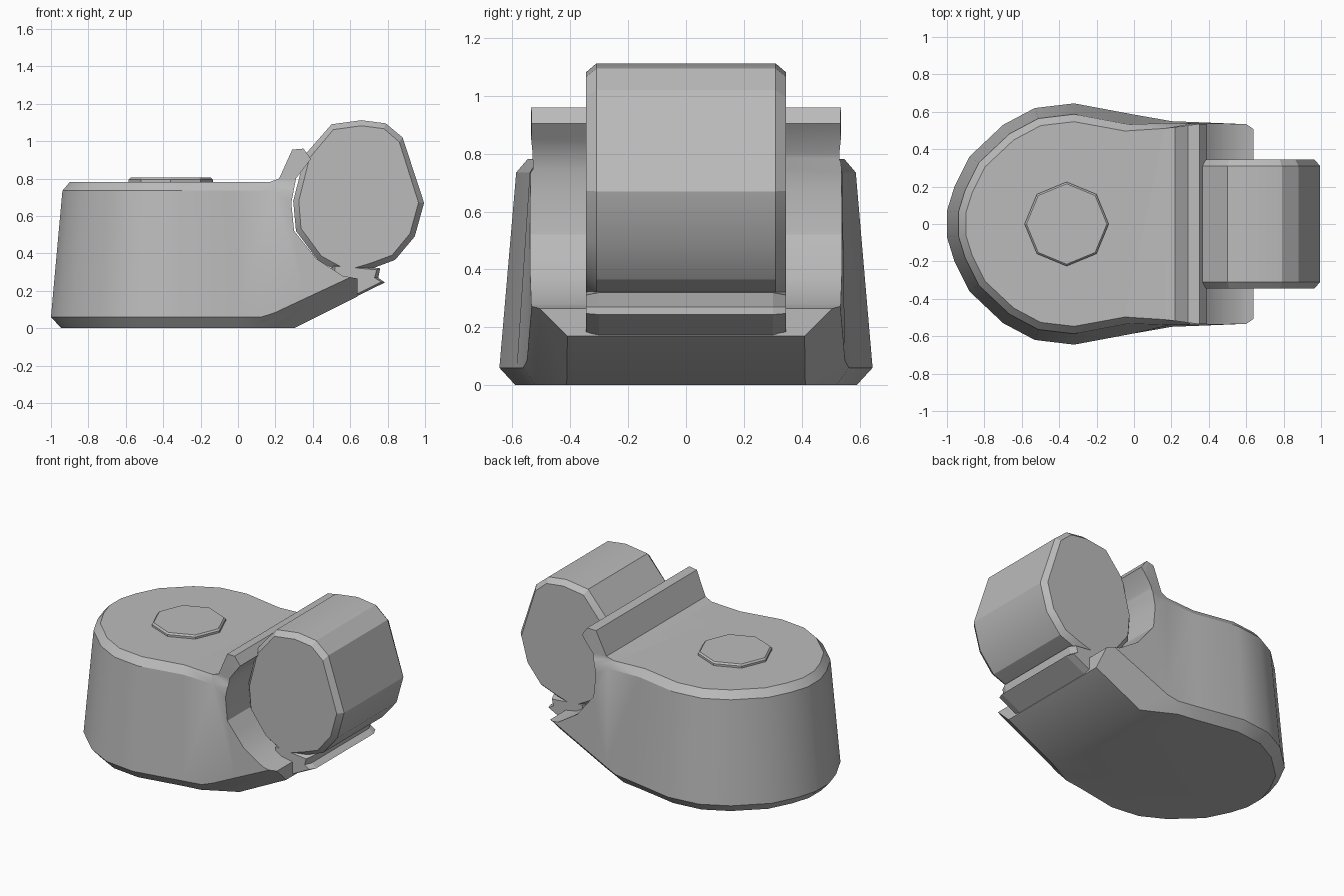
import bpy, bmesh
from math import cos, sin, pi
from mathutils import Vector

cube = bpy.data.objects.get("Cube")
if cube:
    bpy.data.objects.remove(cube, do_unlink=True)

grey = bpy.data.materials.new("plain_grey")
grey.use_nodes = True
grey.diffuse_color = (0.5, 0.5, 0.5, 1)
grey.node_tree.nodes["Principled BSDF"].inputs["Base Color"].default_value = (0.5, 0.5, 0.5, 1)


def loft(name, rings):
    """Closed solid skinned through rings that have equal point counts."""
    bm = bmesh.new()
    loops = [[bm.verts.new(p) for p in ring] for ring in rings]
    n = len(loops[0])
    for a, b in zip(loops, loops[1:]):
        for i in range(n):
            j = (i + 1) % n
            bm.faces.new((a[i], a[j], b[j], b[i]))
    bm.faces.new(loops[0])
    bm.faces.new(loops[-1])
    bmesh.ops.recalc_face_normals(bm, faces=bm.faces)
    mesh = bpy.data.meshes.new(name)
    bm.to_mesh(mesh)
    bm.free()
    mesh.materials.append(grey)
    ob = bpy.data.objects.new(name, mesh)
    bpy.context.collection.objects.link(ob)
    return ob


def side_ring(profile, y, inset=0.0):
    """Side profile placed at y, shrunk towards its middle by inset."""
    c = sum((Vector(p) for p in profile), Vector((0, 0))) / len(profile)
    pts = [Vector(p) - (Vector(p) - c).normalized() * inset for p in profile]
    return [(p.x, y, p.y) for p in pts]


def activate(ob):
    bpy.ops.object.select_all(action='DESELECT')
    ob.select_set(True)
    bpy.context.view_layer.objects.active = ob


def shade(ob, degrees):
    activate(ob)
    bpy.ops.object.shade_smooth_by_angle(angle=degrees * pi / 180)


# Body: a rounded, tapering plan trimmed to the side profile
half = [(-1, 0.07), (-0.96, 0.2), (-0.88, 0.36), (-0.7, 0.53), (-0.53, 0.62), (-0.32, 0.645),
        (0, 0.585), (0.2, 0.55), (0.36, 0.545), (0.8, 0.53)]
plan = half + [(x, -y) for x, y in reversed(half)]


def plan_ring(z, taper, inset):
    ring = []
    for x, y in plan:
        s = taper if x < 0.1 else 1 - (1 - taper) * 0.2
        d = Vector((x + 0.32, y)) * s
        if x < 0.3:
            d -= d.normalized() * inset
        ring.append((d.x - 0.32, d.y, z))
    return ring


body = loft("body", [plan_ring(0, 1, 0.055), plan_ring(0.06, 1, 0), plan_ring(0.735, 0.91, 0),
                     plan_ring(0.782, 0.91, 0.04), plan_ring(1.1, 0.91, 0.04)])
cradle = [(-1.1, -0.1), (0.1, -0.1), (0.64, 0.17), (0.64, 0.265), (0.56, 0.28), (0.42, 0.37),
          (0.3, 0.52), (0.285, 0.67), (0.31, 0.8), (0.39, 0.905), (0.35, 0.96), (0.29, 0.955),
          (0.22, 0.8), (0.17, 0.782), (-1.1, 0.782)]
trim = loft("body_trim", [side_ring(cradle, -0.8), side_ring(cradle, 0.8)])
mod = body.modifiers.new("side_profile", 'BOOLEAN')
mod.operation = 'INTERSECT'
mod.solver = 'EXACT'
mod.object = trim
activate(body)
bpy.ops.object.modifier_apply(modifier=mod.name)
bpy.data.objects.remove(trim, do_unlink=True)

# Chamfers along the sides of the sloping underside
bm = bmesh.new()
bm.from_mesh(body.data)
for side in (1, -1):
    cut = bmesh.ops.bisect_plane(bm, geom=bm.verts[:] + bm.edges[:] + bm.faces[:],
                                 plane_co=(0.64, 0.42 * side, 0.18),
                                 plane_no=(0.34, 0.66 * side, -0.67), clear_outer=True)
    rim = [e for e in cut["geom_cut"] if isinstance(e, bmesh.types.BMEdge)]
    bmesh.ops.holes_fill(bm, edges=rim)
bmesh.ops.recalc_face_normals(bm, faces=bm.faces)
bm.to_mesh(body.data)
bm.free()
shade(body, 30)

# Faceted roller held in the cradle
roller_profile = [(0.995, 0.67), (0.945, 0.49), (0.84, 0.365), (0.72, 0.32), (0.58, 0.28),
                  (0.43, 0.36), (0.31, 0.52), (0.295, 0.68), (0.36, 0.93), (0.5, 1.09),
                  (0.66, 1.112), (0.79, 1.095), (0.88, 1.02)]
roller = loft("roller", [side_ring(roller_profile, y, i)
                         for y, i in ((-0.345, 0.03), (-0.31, 0), (0.31, 0), (0.345, 0.03))])
shade(roller, 25)

# Notched tongue under the roller
tongue_profile = [(0.5, 0.105), (0.785, 0.244), (0.75, 0.27), (0.76, 0.32), (0.6, 0.34), (0.5, 0.34)]
tongue = loft("tongue", [side_ring(tongue_profile, y, i)
                         for y, i in ((-0.345, 0.02), (-0.3, 0), (0.3, 0), (0.345, 0.02))])

# Low octagonal button on the top
button = loft("button", [[(-0.36 + r * cos(k * pi / 4), r * sin(k * pi / 4), z) for k in range(8)]
                         for z, r in ((0.76, 0.225), (0.795, 0.225), (0.805, 0.215))])
